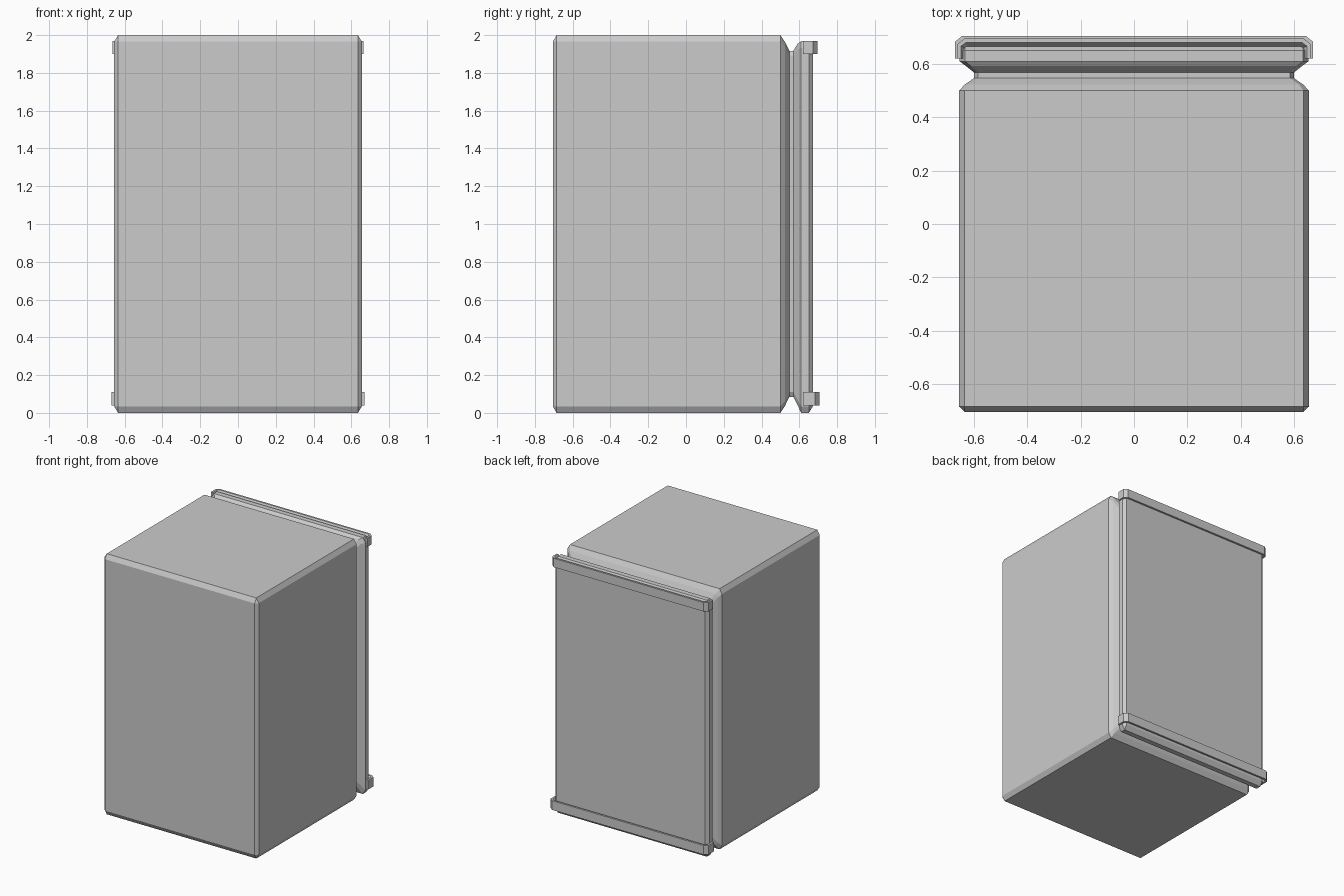
import bpy, bmesh

if "Cube" in bpy.data.objects:
    bpy.data.objects.remove(bpy.data.objects["Cube"])


def finish(name, bm):
    bmesh.ops.remove_doubles(bm, verts=bm.verts, dist=1e-5)
    bmesh.ops.recalc_face_normals(bm, faces=bm.faces)
    mesh = bpy.data.meshes.new(name)
    bm.to_mesh(mesh)
    bm.free()
    ob = bpy.data.objects.new(name, mesh)
    bpy.context.collection.objects.link(ob)
    return ob


def loft(name, sections):
    """Loft chamfered rectangles: (y, half width, bottom z, top z, chamfer x, chamfer z)."""
    bm = bmesh.new()
    rings = []
    for y, x, lo, hi, cx, cz in sections:
        pts = [(x, lo + cz), (x, hi - cz), (x - cx, hi), (cx - x, hi),
               (-x, hi - cz), (-x, lo + cz), (cx - x, lo), (x - cx, lo)]
        rings.append([bm.verts.new((px, y, pz)) for px, pz in pts])
    for a, b in zip(rings, rings[1:]):
        for i in range(8):
            j = (i + 1) % 8
            bm.faces.new((a[i], a[j], b[j], b[i]))
    bm.faces.new(rings[0])
    bm.faces.new(rings[-1])
    bmesh.ops.remove_doubles(bm, verts=bm.verts, dist=1e-5)
    bmesh.ops.dissolve_degenerate(bm, edges=bm.edges, dist=1e-5)
    return finish(name, bm)


def trim(name, x, y, lo, hi):
    """U-shaped band with a recessed inner lip, wrapping the door's back and sides."""
    bm = bmesh.new()
    profile = [(0, lo), (0, hi), (0.015, hi), (0.036, (lo + hi) / 2), (0.015, lo)]
    half = lambda k: [(x - k, 0.62), (x - k, y - 0.022 - k * 0.4),
                      (x - 0.027 - k * 0.4, y - k)]
    rows = []
    for k, z in profile:
        path = half(k) + [(-px, py) for px, py in reversed(half(k))]
        rows.append([bm.verts.new((px, py, z)) for px, py in path])
    for r in range(5):
        a, b = rows[r], rows[(r + 1) % 5]
        for i in range(5):
            bm.faces.new((a[i], a[i + 1], b[i + 1], b[i]))
    for end in (0, -1):
        bm.faces.new([row[end] for row in rows])
    return finish(name, bm)


# Cabinet with bevelled edges, stepping in to the door seal
loft("cabinet", [
    (-0.705, 0.635, 0.035, 1.965, 0, 0),
    (-0.685, 0.656, 0, 2, 0.021, 0.035),
    (0.5, 0.656, 0, 2, 0.021, 0.035),
    (0.523, 0.635, 0.035, 1.965, 0.015, 0.025),
    (0.547, 0.6, 0.085, 1.917, 0.015, 0.025),
    (0.575, 0.6, 0.085, 1.917, 0.015, 0.025)])

# Door slab, bevelled front and back
loft("door", [
    (0.568, 0.6, 0.085, 1.917, 0.015, 0.025),
    (0.592, 0.63, 0.038, 1.955, 0.018, 0.03),
    (0.61, 0.654, 0, 1.968, 0.021, 0.035),
    (0.65, 0.654, 0, 1.968, 0.021, 0.035),
    (0.672, 0.633, 0.035, 1.933, 0, 0)])

# Trim bands at top and bottom of the door
trim("top_trim", 0.664, 0.695, 1.9, 1.968)
trim("bottom_trim", 0.671, 0.706, 0.04, 0.11)
